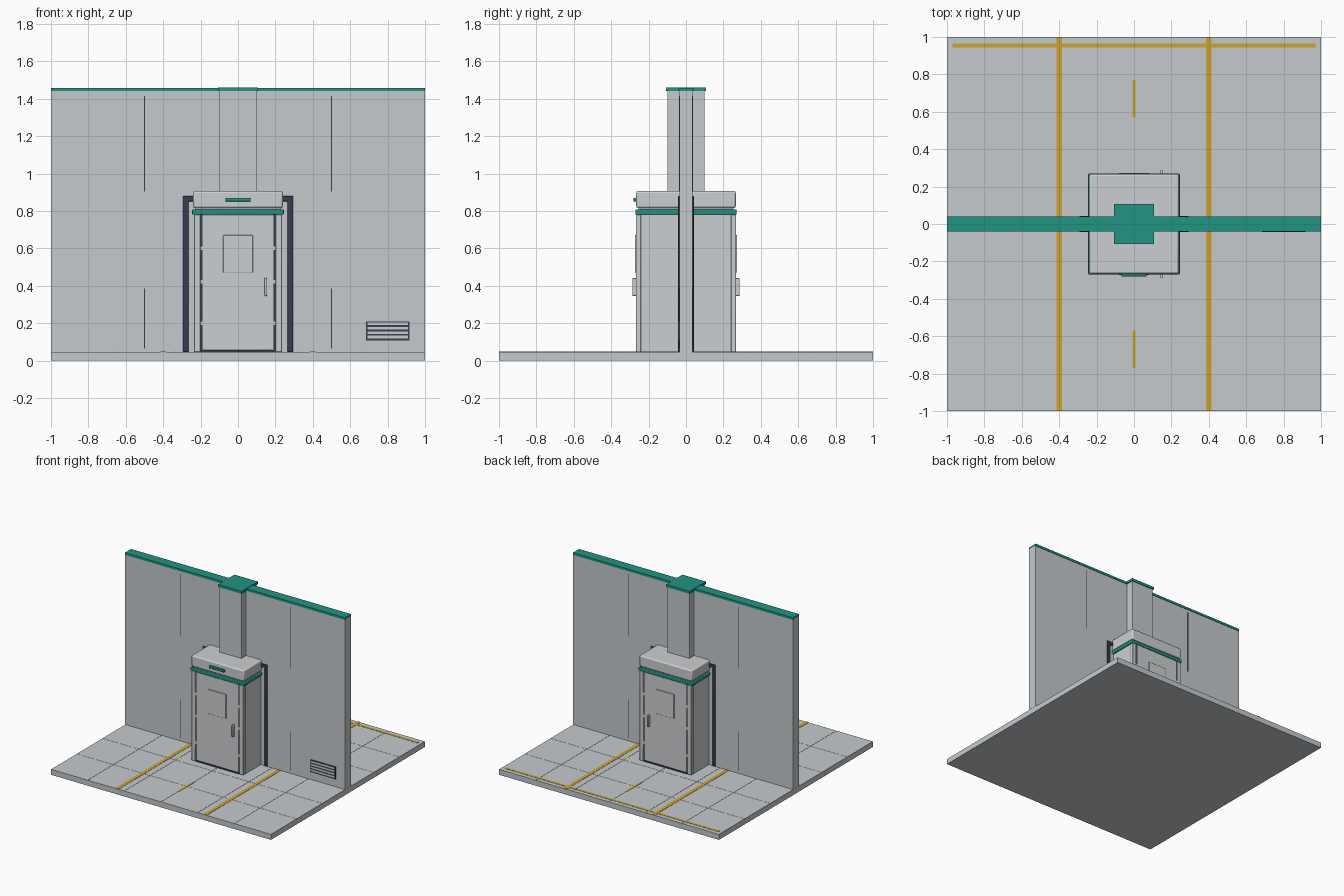
import bpy

cube = bpy.data.objects.get("Cube")
if cube:
    bpy.data.objects.remove(cube, do_unlink=True)


def material(name, rgb):
    m = bpy.data.materials.new(name)
    m.use_nodes = True
    m.diffuse_color = (*rgb, 1)
    m.node_tree.nodes["Principled BSDF"].inputs["Base Color"].default_value = (*rgb, 1)
    return m


grey = material("concrete grey", (0.56, 0.59, 0.61))
pale = material("cabinet grey", (0.60, 0.62, 0.64))
teal = material("teal trim", (0.015, 0.30, 0.23))
navy = material("dark navy", (0.04, 0.045, 0.075))
yellow = material("floor yellow", (0.62, 0.37, 0.03))


def box(name, x, y, z, mat, bevel=0):
    """Box from its (low, high) extents on each axis."""
    bpy.ops.mesh.primitive_cube_add(size=1, location=[sum(r) / 2 for r in (x, y, z)])
    ob = bpy.context.object
    ob.name = name
    ob.scale = [r[1] - r[0] for r in (x, y, z)]
    bpy.ops.object.transform_apply(location=False, rotation=False, scale=True)
    ob.data.materials.append(mat)
    if bevel:
        mod = ob.modifiers.new("bevel", "BEVEL")
        mod.width = bevel
        mod.segments = 2
        bpy.ops.object.shade_smooth_by_angle()
    return ob


def sym(h):
    return (-h, h)


def span(side, low, high):
    """Extent pair mirrored to the given side."""
    return tuple(sorted((side * low, side * high)))


# Floor slab with a grid of thin tiles
FLOOR = 0.045
box("floor_slab", sym(1), sym(1), (0, FLOOR - 0.002), grey)
count = 6
step = 2 / count
for i in range(count):
    for j in range(count):
        x, y = -1 + i * step, -1 + j * step
        box("floor_tile", (x + 0.001, x + step - 0.001),
            (y + 0.001, y + step - 0.001), (FLOOR - 0.002, FLOOR), grey)

# Painted floor lines
paint = (FLOOR - 0.001, FLOOR + 0.002)
box("rear_floor_line", sym(0.97), (0.945, 0.965), paint, yellow)
for s in (-1, 1):
    box("lane_line", span(s, 0.385, 0.415), sym(1), paint, yellow)
    box("centre_dash", sym(0.008), span(s, 0.57, 0.77), paint, yellow)

# Dividing wall, column and coping
box("wall", sym(1), sym(0.036), (FLOOR, 1.442), grey)
box("column", sym(0.1), sym(0.1), (0.85, 1.442), grey)
box("wall_cap", sym(1), sym(0.04), (1.44, 1.458), teal)
box("column_cap", sym(0.106), sym(0.106), (1.44, 1.461), teal)

# Wall panel joints on both faces
for sx in (-1, 1):
    for sy in (-1, 1):
        for z in ((0.065, 0.385), (0.905, 1.415)):
            box("wall_joint", span(sx, 0.498, 0.503), span(sy, 0.035, 0.037), z, navy)

# Dark portal frame straddling the wall
for s in (-1, 1):
    box("portal_post", span(s, 0.265, 0.294), sym(0.042), (FLOOR, 0.875), navy, 0.004)
box("portal_header", sym(0.294), sym(0.042), (0.85, 0.88), navy, 0.004)

# Cabinet body with recessed dark reveal around the doors
box("cabinet_core", sym(0.233), sym(0.258), (FLOOR, 0.80), pale)
box("cabinet_threshold", sym(0.2), sym(0.267), (FLOOR, 0.053), navy)
box("cabinet_band", sym(0.245), sym(0.27), (0.78, 0.808), teal, 0.005)
box("cabinet_neck", sym(0.23), sym(0.255), (0.80, 0.82), pale)
box("cabinet_hood", sym(0.24), sym(0.266), (0.815, 0.906), pale, 0.01)
box("hood_light", sym(0.068), (-0.281, -0.262), (0.85, 0.87), teal, 0.004)

# Doors, corner posts and fittings on both sides
for s in (-1, 1):
    box("door", sym(0.191), span(s, 0.255, 0.266), (0.055, 0.78), pale, 0.003)
    box("door_panel", sym(0.08), span(s, 0.262, 0.274), (0.47, 0.67), pale, 0.003)
    box("door_handle", (0.142, 0.156), span(s, 0.262, 0.287), (0.345, 0.442), pale, 0.004)
    for sx in (-1, 1):
        box("corner_post", span(sx, 0.2, 0.236), span(s, 0.24, 0.267),
            (FLOOR, 0.78), pale, 0.004)
        box("door_reveal", span(sx, 0.191, 0.2), span(s, 0.255, 0.259),
            (FLOOR, 0.78), navy)
        for z in (0.2, 0.42, 0.6):
            box("door_hinge", span(sx, 0.19, 0.201), span(s, 0.257, 0.268),
                (z - 0.012, z + 0.012), pale)

# Wall vent with pale slats
box("vent_grille", (0.685, 0.916), (-0.042, -0.034), (0.108, 0.21), navy)
for i in range(4):
    z = 0.119 + i * 0.0235
    box("vent_slat", (0.692, 0.909), (-0.044, -0.04), (z, z + 0.014), pale)
